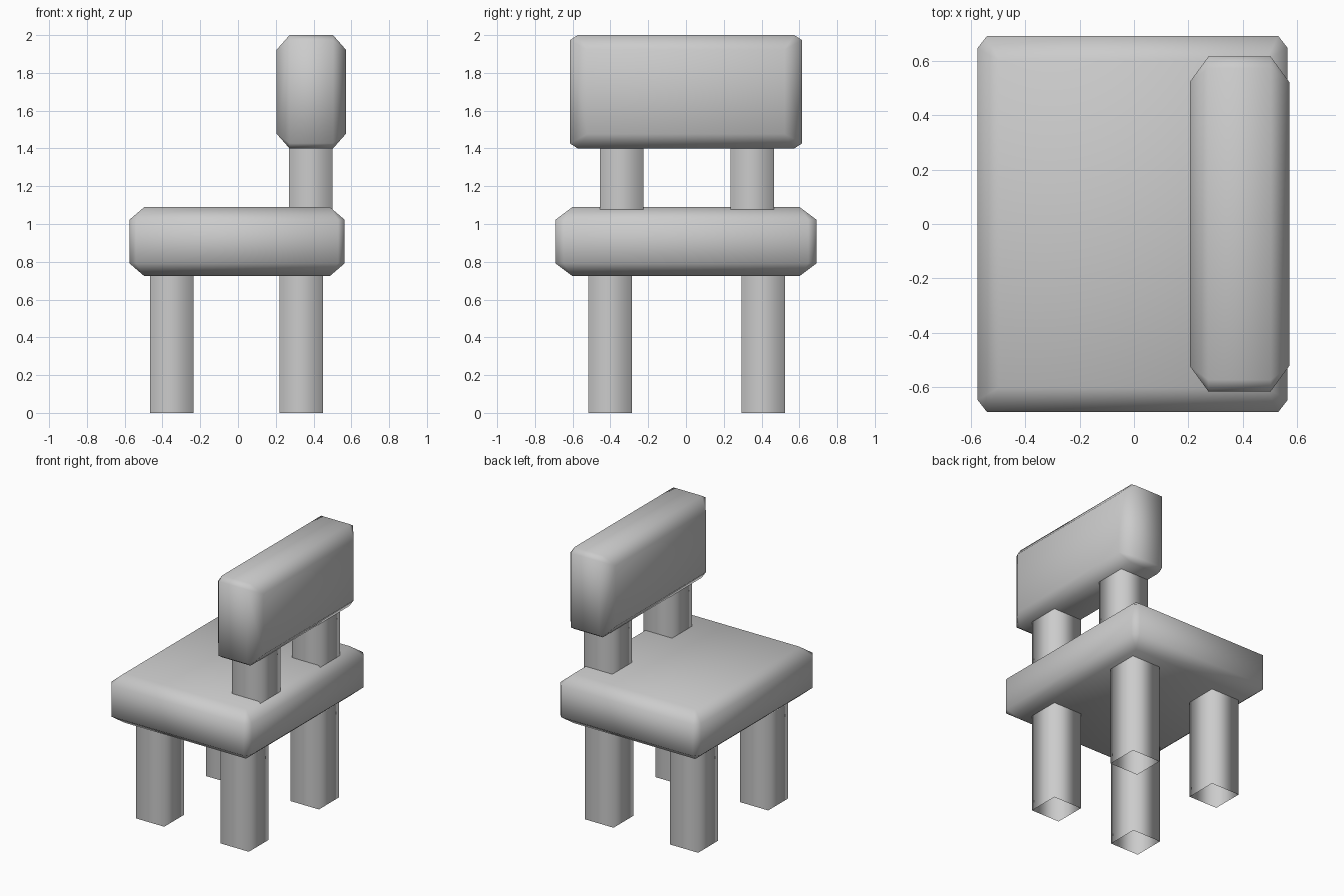
import bpy, bmesh
from itertools import product

if "Cube" in bpy.data.objects:
    bpy.data.objects.remove(bpy.data.objects["Cube"])


def finish(name, bm, loc):
    bmesh.ops.recalc_face_normals(bm, faces=bm.faces[:])
    for f in bm.faces:
        f.smooth = True
    me = bpy.data.meshes.new(name)
    bm.to_mesh(me)
    bm.free()
    ob = bpy.data.objects.new(name, me)
    ob.location = loc
    bpy.context.collection.objects.link(ob)
    return ob


def chamfered_block(name, loc, corners):
    """Chamfered box: one corner point for each of the X, Y and Z faces, mirrored to all octants."""
    bm = bmesh.new()
    for sx, sy, sz in product((-1, 1), repeat=3):
        for x, y, z in corners:
            bm.verts.new((sx * x, sy * y, sz * z))
    bmesh.ops.convex_hull(bm, input=bm.verts[:])
    bmesh.ops.dissolve_limit(bm, angle_limit=0.02, verts=bm.verts[:], edges=bm.edges[:])
    return finish(name, bm, loc)


def open_post(name, x, y, z0, z1, w=0.23):
    """Square tube without end caps."""
    h = w / 2
    ring = [(-h, -h), (h, -h), (h, h), (-h, h)]
    bm = bmesh.new()
    lo = [bm.verts.new((a, b, 0)) for a, b in ring]
    hi = [bm.verts.new((a, b, z1 - z0)) for a, b in ring]
    for i in range(4):
        j = (i + 1) % 4
        bm.faces.new((lo[i], lo[j], hi[j], hi[i]))
    return finish(name, bm, (x, y, z0))


# Seat cushion
chamfered_block("seat", (-0.005, 0, 0.907),
                [(0.57, 0.647, 0.115), (0.535, 0.692, 0.115), (0.492, 0.602, 0.182)])

# Backrest
chamfered_block("backrest", (0.388, 0, 1.70),
                [(0.183, 0.522, 0.223), (0.115, 0.615, 0.273), (0.115, 0.573, 0.30)])

# Legs and backrest posts
for side, y_leg, y_post in (("right", -0.402, -0.341), ("left", 0.41, 0.351)):
    open_post(f"front_leg_{side}", -0.351, y_leg, 0, 0.735)
    open_post(f"rear_leg_{side}", 0.335, y_leg, 0, 0.735)
    open_post(f"backrest_post_{side}", 0.386, y_post, 1.077, 1.41)
